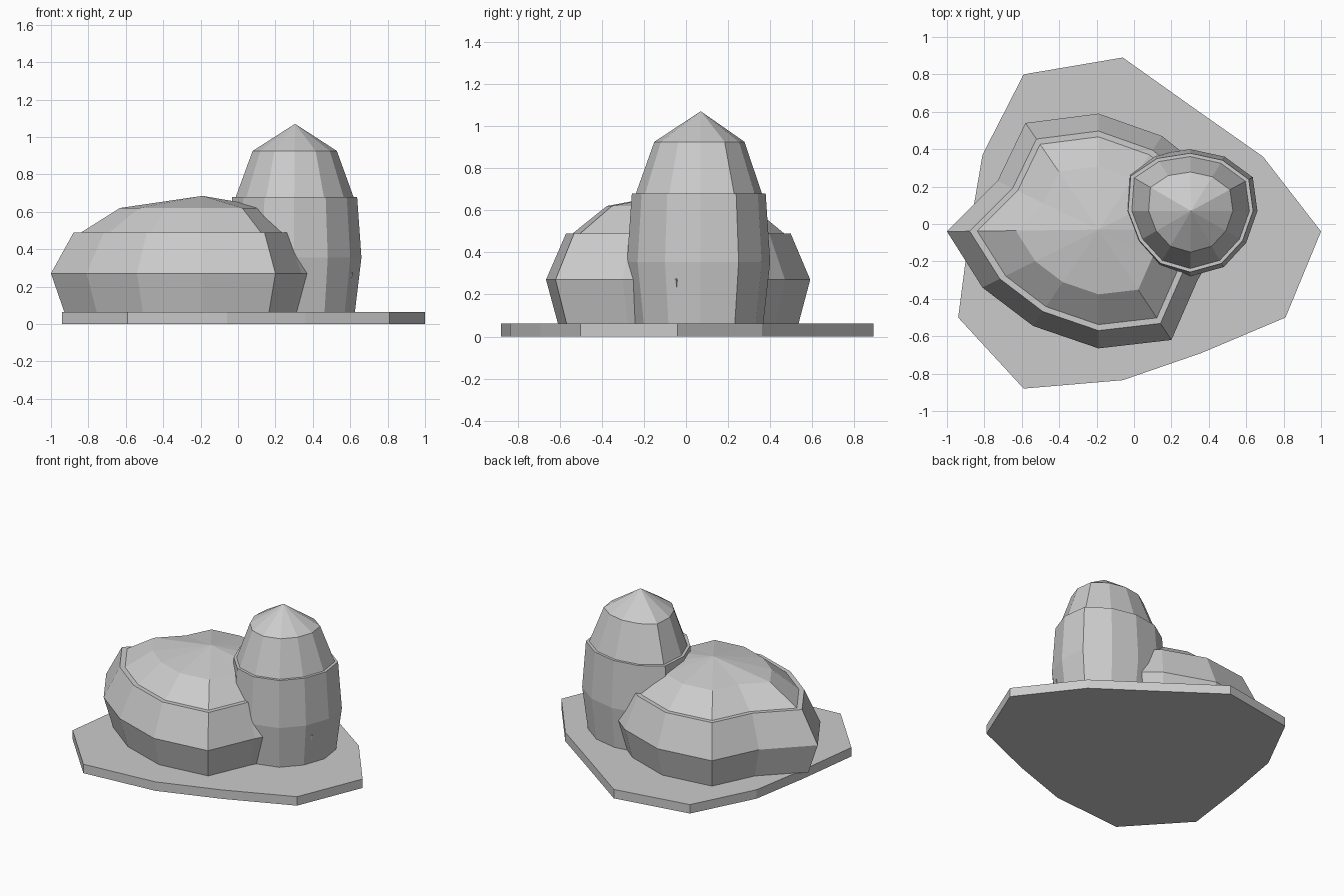
import bpy, bmesh
from mathutils import Vector

cube = bpy.data.objects.get("Cube")
if cube:
    bpy.data.objects.remove(cube, do_unlink=True)

GREY = (0.6, 0.6, 0.6, 1)
stone = bpy.data.materials.new("plain_grey")
stone.use_nodes = True
stone.diffuse_color = GREY
stone.node_tree.nodes["Principled BSDF"].inputs["Base Color"].default_value = GREY


def stack(name, outline, centre, rings, apex=None, foot=None):
    """Skin scaled copies of an outline; rings are (height, scale) pairs."""
    bm = bmesh.new()
    c = Vector(centre)
    loops = []
    for z, s in rings:
        points = [c + (Vector(p) - c) * s for p in outline]
        loops.append([bm.verts.new((p.x, p.y, z)) for p in points])
    n = len(outline)
    for low, high in zip(loops, loops[1:]):
        for i in range(n):
            j = (i + 1) % n
            bm.faces.new((low[i], low[j], high[j], high[i]))
    for loop, tip in ((loops[0], foot), (loops[-1], apex)):
        if tip is None:
            bm.faces.new(loop)
        else:
            v = bm.verts.new((c.x, c.y, tip))
            for i in range(n):
                bm.faces.new((loop[i], loop[(i + 1) % n], v))
    bmesh.ops.recalc_face_normals(bm, faces=bm.faces)
    mesh = bpy.data.meshes.new(name)
    bm.to_mesh(mesh)
    bm.free()
    mesh.materials.append(stone)
    obj = bpy.data.objects.new(name, mesh)
    bpy.context.collection.objects.link(obj)
    return obj


# Irregular ground slab
stack("ground_slab",
      [(1, -.04), (.69, .36), (.32, .62), (-.06, .89), (-.59, .8), (-.81, .37),
       (-.88, -.04), (-.94, -.5), (-.59, -.88), (-.06, -.835), (.36, -.69), (.81, -.5)],
      (0, 0), [(0, 1), (.063, 1)])

# Wide low dome with a narrow ledge under its roof
stack("wide_dome",
      [(.5, -.03), (.4, .27), (.15, .47), (-.19, .59), (-.58, .54), (-.73, .23),
       (-1, -.04), (-.81, -.34), (-.54, -.545), (-.19, -.665), (.2, -.62), (.34, -.3)],
      (-.19, -.03), [(.06, .91), (.27, 1), (.49, .85), (.49, .8), (.62, .545)], apex=.685)

# Tall round tower with a ledge and pointed cap
stack("tall_tower",
      [(.66, .07), (.635, .25), (.485, .36), (.3, .4), (.11, .37), (-.04, .27),
       (-.055, .07), (.01, -.1), (.13, -.23), (.3, -.28), (.48, -.23), (.6, -.1)],
      (.305, .07), [(.06, .9), (.355, 1), (.68, .935), (.68, .88), (.925, .63)], apex=1.07)

# Small spike set in the tower wall
stack("wall_spike",
      [(.615, -.045), (.595, -.025), (.575, -.045), (.595, -.065)],
      (.595, -.045), [(.27, 1)], apex=.295, foot=.19)
